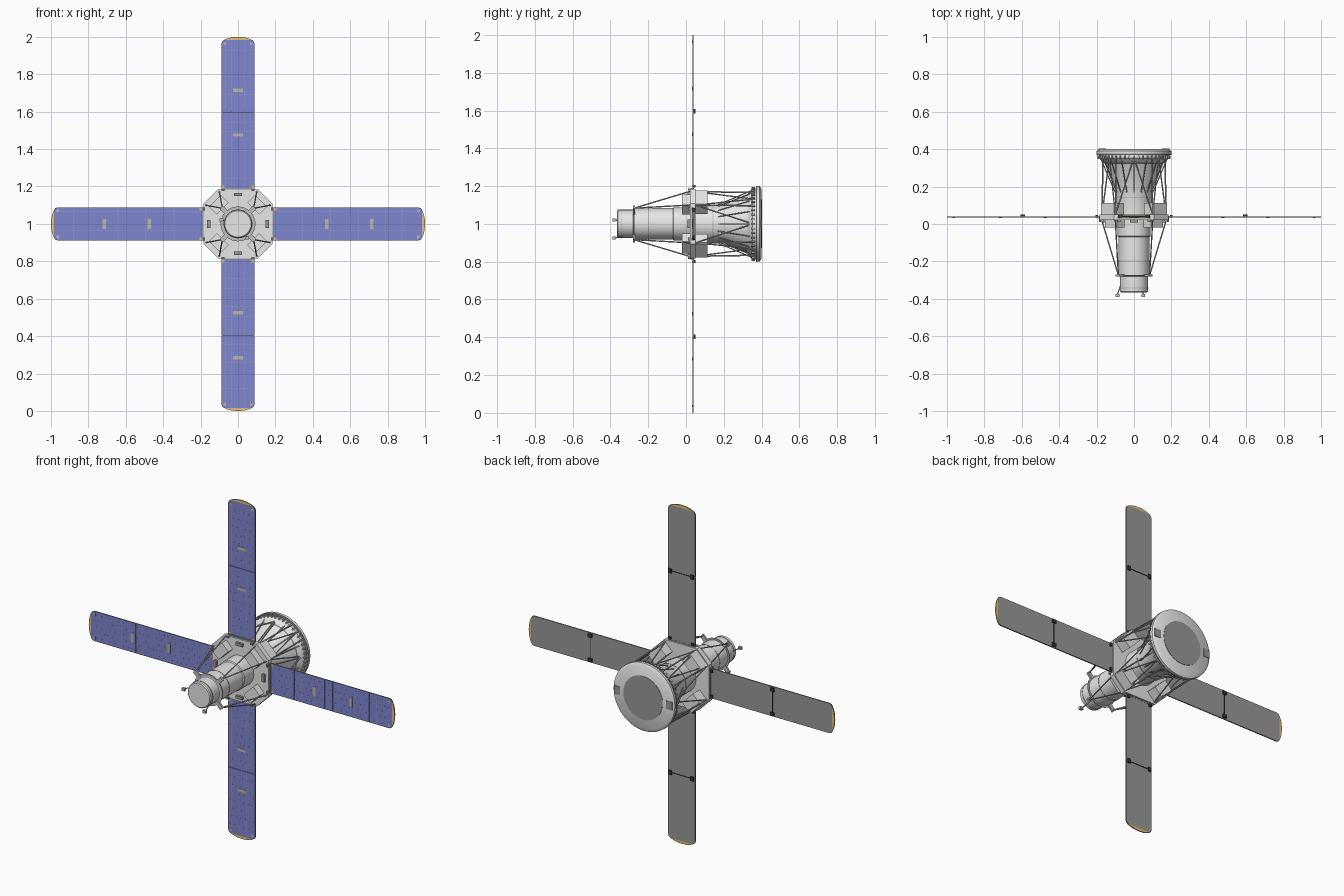
import bpy, bmesh, math
from mathutils import Vector, Matrix

cube = bpy.data.objects.get("Cube")
if cube:
    bpy.data.objects.remove(cube)


def material(name, r, g, b):
    m = bpy.data.materials.new(name)
    m.use_nodes = True
    m.diffuse_color = (r, g, b, 1)
    m.node_tree.nodes["Principled BSDF"].inputs["Base Color"].default_value = (r, g, b, 1)
    return m


LIGHT = material("light grey", 0.8, 0.8, 0.8)
MID = material("mid grey", 0.52, 0.52, 0.52)
DARK = material("dark grey", 0.32, 0.32, 0.32)
BLACK = material("black", 0.04, 0.04, 0.04)
BLUE = material("cell blue", 0.21, 0.24, 0.62)
LINE = material("cell line blue grey", 0.3, 0.32, 0.55)
GOLD = material("gold", 0.78, 0.54, 0.16)
TAN = material("tan grey", 0.52, 0.48, 0.42)

CENTRE = Matrix.Translation((0, 0, 1))


def finish(name, bm, mats, matrix=CENTRE, smooth=False):
    bmesh.ops.recalc_face_normals(bm, faces=bm.faces)
    me = bpy.data.meshes.new(name)
    bm.to_mesh(me)
    bm.free()
    for m in mats:
        me.materials.append(m)
    ob = bpy.data.objects.new(name, me)
    bpy.context.collection.objects.link(ob)
    ob.matrix_world = matrix
    if smooth:
        bpy.ops.object.select_all(action='DESELECT')
        ob.select_set(True)
        bpy.context.view_layer.objects.active = ob
        bpy.ops.object.shade_smooth_by_angle(angle=math.radians(30))
    return ob


def turn(angle):
    """Turn about the long axis of the telescope."""
    return Matrix.Rotation(-angle, 4, 'Y')


def box(bm, lo, hi, rot=Matrix()):
    lo, hi = Vector(lo), Vector(hi)
    size = Matrix.Diagonal((*(hi - lo), 1))
    bmesh.ops.create_cube(bm, size=1, matrix=rot @ Matrix.Translation((lo + hi) / 2) @ size)


def rod(bm, a, b, r=0.004):
    a, b = Vector(a), Vector(b)
    rot = (b - a).to_track_quat('Z', 'Y').to_matrix().to_4x4()
    bmesh.ops.create_cone(bm, cap_ends=True, segments=8, radius1=r, radius2=r,
                          depth=(b - a).length, matrix=Matrix.Translation((a + b) / 2) @ rot)


def prism(bm, outline, y0, y1):
    """Extrude an (x, z) outline from y0 to y1."""
    f = bm.faces.new([bm.verts.new((x, y0, z)) for x, z in outline])
    new = bmesh.ops.extrude_face_region(bm, geom=[f])["geom"]
    for v in new:
        if isinstance(v, bmesh.types.BMVert):
            v.co.y = y1


def lathe(name, profile, mat, steps=48):
    """Spin a (radius, y) profile about the long axis."""
    bm = bmesh.new()
    vs = [bm.verts.new((r, y, 0)) for r, y in profile]
    es = [bm.edges.new(p) for p in zip(vs, vs[1:])]
    bmesh.ops.spin(bm, geom=vs + es, cent=(0, 0, 0), axis=(0, 1, 0),
                   angle=2 * math.pi, steps=steps)
    bmesh.ops.remove_doubles(bm, verts=bm.verts, dist=0.0001)
    return finish(name, bm, [mat], smooth=True)


def polar(r, a, y):
    return Vector((r * math.cos(a), y, r * math.sin(a)))


QUARTERS = [i * math.pi / 2 for i in range(4)]

# Telescope tube with its front cap
lathe("telescope_tube", [(0, -0.365), (0.07, -0.365), (0.075, -0.36), (0.075, -0.28),
                         (0.083, -0.275), (0.083, -0.07), (0.088, -0.065), (0.088, 0.03),
                         (0.1, 0.04), (0.1, 0.2), (0.16, 0.33), (0, 0.33)], LIGHT)
for i, (r, y) in enumerate([(0.077, -0.345), (0.093, -0.278), (0.0845, -0.2), (0.102, 0.14)]):
    lathe(f"tube_band_{i}", [(r - 0.02, y), (r, y), (r, y + 0.005), (r - 0.02, y + 0.005)], MID)

# Rear dish: stepped rim, dark gasket, recessed disc and two tabs
lathe("rear_dish", [(0.12, 0.32), (0.16, 0.325), (0.182, 0.345), (0.188, 0.352),
                    (0.188, 0.375), (0.2, 0.377), (0.2, 0.39), (0.182, 0.4), (0, 0.4)], LIGHT, 64)
lathe("rim_gasket", [(0.185, 0.37), (0.201, 0.37), (0.201, 0.376), (0.185, 0.376)], DARK, 64)
lathe("rear_disc", [(0.128, 0.398), (0.128, 0.402), (0, 0.402)], DARK, 64)
bm = bmesh.new()
for a in (0, math.pi):
    box(bm, (0.15, 0.396, -0.024), (0.19, 0.403, 0.024), turn(a))
finish("rear_tabs", bm, [DARK])
bm = bmesh.new()
for i in range(48):
    box(bm, (0.18, 0.347, -0.004), (0.196, 0.366, 0.004), turn(i * math.pi / 24))
finish("rim_teeth", bm, [MID])

# Octagonal equipment deck
S, C = 0.184, 0.107
octagon = [(S, -C), (S, C), (C, S), (-C, S), (-S, C), (-S, -C), (-C, -S), (C, -S)]
bm = bmesh.new()
prism(bm, octagon, 0.022, 0.05)
finish("equipment_deck", bm, [LIGHT])

# Equipment boxes on the four diagonals, latches and hinge sills
bm = bmesh.new()
for q in QUARTERS:
    d = turn(q + math.pi / 4)
    box(bm, (0.125, 0.04, -0.05), (0.2, 0.113, 0.05), d)
    box(bm, (0.115, -0.02, -0.045), (0.175, 0.03, 0.045), d)
finish("equipment_boxes", bm, [LIGHT])
bm = bmesh.new()
for q in QUARTERS:
    box(bm, (0.148, 0.008, -0.022), (0.165, 0.024, 0.022), turn(q))
    for s in (-1, 1):
        box(bm, (0.176, 0.01, s * 0.08 - 0.008), (0.187, 0.03, s * 0.08 + 0.008), turn(q))
    box(bm, (0.183, 0.03, -0.088), (0.191, 0.042, 0.088), turn(q))
finish("deck_latches", bm, [DARK])

# Front struts from the deck corners to the tube flange
bm = bmesh.new()
for q in QUARTERS:
    diagonal = q + math.pi / 4
    for s in (-1, 1):
        start = turn(q) @ Vector((0.172, 0.02, s * 0.1))
        rod(bm, start, polar(0.118, q + s * math.pi / 4, -0.275), 0.0035)
    box(bm, (0.08, -0.281, -0.012), (0.126, -0.27, 0.012), turn(diagonal))
finish("front_struts", bm, [MID])

# Rear truss between the deck and the dish
bm = bmesh.new()
corners = [Vector((x * 0.93, 0.05, z * 0.93)) for x, z in octagon]
for p, n in zip(corners, corners[1:] + corners[:1]):
    tip, tip_n = (Vector((v.x * 0.97, 0.355, v.z * 0.97)) for v in (p, n))
    mid = (tip + tip_n) / 2
    rod(bm, p, tip)
    rod(bm, p, mid, 0.0035)
    rod(bm, n, mid, 0.0035)
finish("rear_truss", bm, [MID])
bm = bmesh.new()
for i in range(16):
    a = i * math.pi / 8
    rod(bm, polar(0.101, a, 0.17), polar(0.178, a, 0.35), 0.003)
finish("cone_ribs", bm, [MID])

# Small sensors at the front of the tube
bm = bmesh.new()
for x, z in ((-0.088, 0.02), (0.05, -0.075)):
    base = Vector((x, 0, z)).normalized() * 0.074
    rod(bm, base + Vector((0, -0.33, 0)), (x, -0.375, z), 0.003)
    box(bm, (x - 0.01, -0.39, z - 0.008), (x + 0.01, -0.373, z + 0.008))
finish("front_sensors", bm, [MID])

# Four solar wings, each of two panels with a gold tip
W, Y0, Y1 = 0.088, 0.034, 0.041
inner = [(0.191, -W), (0.595, -W), (0.595, W), (0.191, W)]
outer = [(0.597, -W), (0.965, -W), (0.977, -0.084), (0.984, -0.074),
         (0.984, 0.074), (0.977, 0.084), (0.965, W), (0.597, W)]
tip = [(0.984, -0.074), (0.992, -0.056), (0.998, -0.03), (1, 0),
       (0.998, 0.03), (0.992, 0.056), (0.984, 0.074)]
for name, q in zip(("left", "top", "right", "bottom"), QUARTERS):
    place = CENTRE @ turn(q)
    bm = bmesh.new()
    prism(bm, inner, Y0, Y1)
    prism(bm, outer, Y0, Y1)
    bmesh.ops.recalc_face_normals(bm, faces=bm.faces)
    for f in bm.faces:
        f.material_index = 1 if f.normal.y < -0.9 else 0
    finish(f"{name}_solar_panels", bm, [DARK, BLUE], place)

    bm = bmesh.new()
    prism(bm, tip, Y0, Y1)
    for s in (-1, 1):
        box(bm, (0.193, Y0 - 0.001, s * 0.079 - 0.007), (0.206, Y0 + 0.001, s * 0.079 + 0.007))
    finish(f"{name}_gold_trim", bm, [GOLD], place, smooth=True)

    # Cell grid lines on the sunward side
    bm = bmesh.new()
    for a, b in ((0.194, 0.593), (0.599, 0.975)):
        for j in range(-2, 3):
            z = j * 0.034
            box(bm, (a, Y0 - 0.0004, z - 0.0006), (b, Y0, z + 0.0006))
        for k in range(1, 8):
            x = a + (b - a) * k / 8
            box(bm, (x - 0.0006, Y0 - 0.0004, -W), (x + 0.0006, Y0, W))
    finish(f"{name}_cell_lines", bm, [LINE], place)

    # Clamp plates and corner tags
    bm = bmesh.new()
    for x in (0.475, 0.715):
        box(bm, (x - 0.009, Y0 - 0.002, -0.026), (x + 0.009, Y0, 0.026))
    for s in (-1, 1):
        box(bm, (0.957, Y0 - 0.001, s * 0.07 - 0.007), (0.97, Y0, s * 0.07 + 0.007))
    finish(f"{name}_clamp_plates", bm, [TAN], place)

    # Fold hinge on the rear side
    bm = bmesh.new()
    rod(bm, (0.596, 0.0435, -0.075), (0.596, 0.0435, 0.075), 0.0022)
    for s in (-1, 1):
        box(bm, (0.584, 0.04, s * 0.072 - 0.01), (0.608, 0.05, s * 0.072 + 0.01))
        box(bm, (0.192, 0.04, s * 0.076 - 0.009), (0.206, 0.049, s * 0.076 + 0.009))
    finish(f"{name}_fold_hinge", bm, [BLACK], place)
